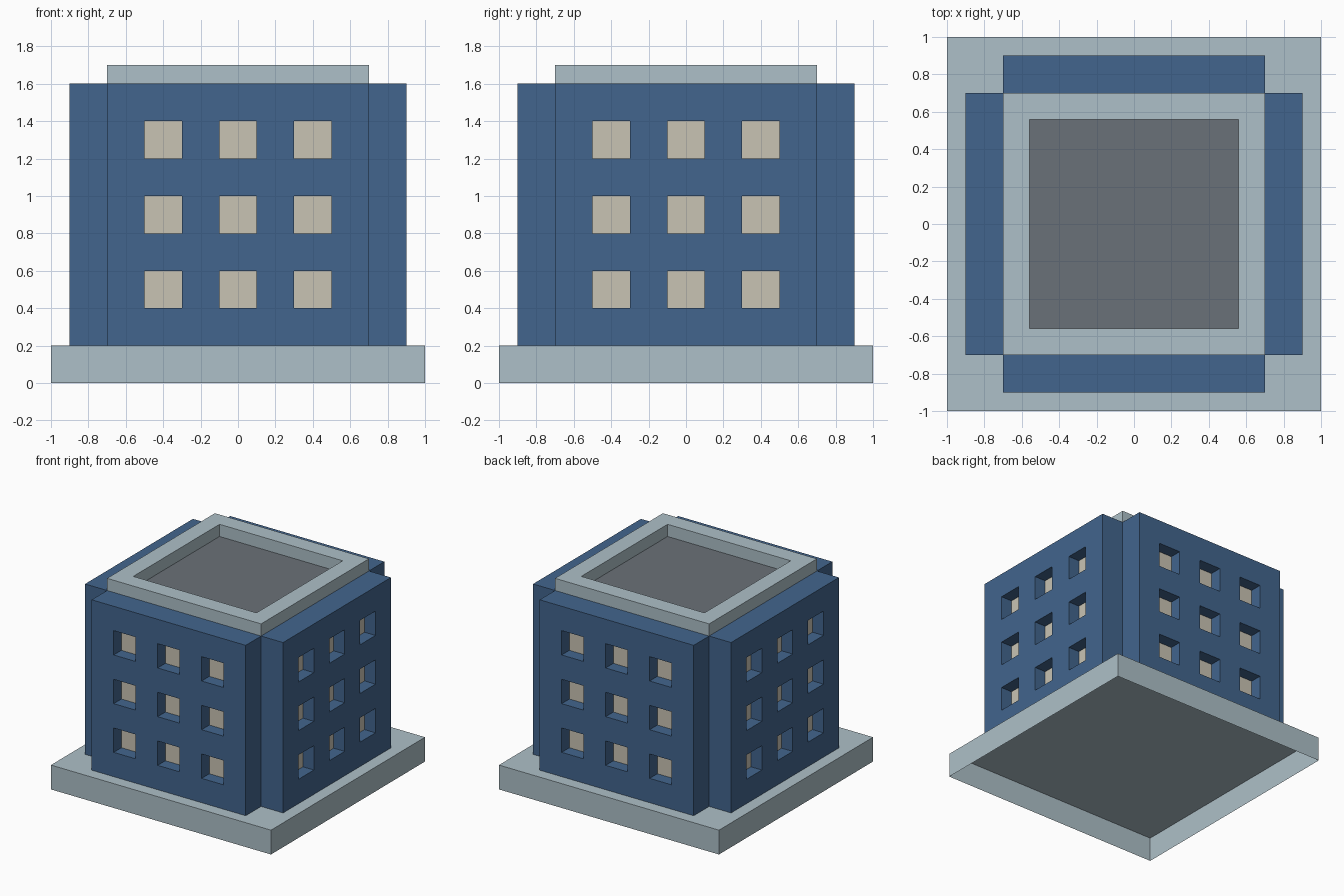
import bpy, bmesh, math
from mathutils import Matrix

if "Cube" in bpy.data.objects:
    bpy.data.objects.remove(bpy.data.objects["Cube"])


def material(name, rgb):
    m = bpy.data.materials.new(name)
    lin = [(c / 255 / 12.92) if c / 255 <= 0.04045 else ((c / 255 + 0.055) / 1.055) ** 2.4 for c in rgb]
    m.diffuse_color = (*lin, 1)
    m.use_nodes = True
    m.node_tree.nodes["Principled BSDF"].inputs["Base Color"].default_value = m.diffuse_color
    return m


BLUE = material("wall blue", (66, 101, 141))
PALE = material("pale stone", (174, 192, 200))
CREAM = material("window cream", (201, 196, 180))
GREY = material("roof grey", (106, 113, 120))


def finish(name, bm, mats):
    bmesh.ops.remove_doubles(bm, verts=bm.verts, dist=1e-5)
    me = bpy.data.meshes.new(name)
    bm.to_mesh(me)
    bm.free()
    for m in mats:
        me.materials.append(m)
    ob = bpy.data.objects.new(name, me)
    bpy.context.collection.objects.link(ob)
    return ob


def quad(bm, pts, mat=0):
    f = bm.faces.new([bm.verts.new(p) for p in pts])
    f.material_index = mat


def square(r, z):
    return [(-r, -r, z), (r, -r, z), (r, r, z), (-r, r, z)]


def band(bm, a, b):
    # joins two four-point loops with quads
    for i in range(4):
        j = (i + 1) % 4
        quad(bm, (a[i], a[j], b[j], b[i]))


# base plinth, open underneath
bm = bmesh.new()
band(bm, square(1, 0), square(1, 0.2))
quad(bm, square(1, 0.2))
finish("base_plinth", bm, [PALE])


# four wall wings with recessed windows
W, OUT, IN, Z0, Z1, DEPTH = 0.7, -0.9, -0.7, 0.2, 1.6, 0.1


def wing(name, turn):
    bm = bmesh.new()
    for i in range(7):
        for k in range(7):
            x0, z0 = -W + 0.2 * i, Z0 + 0.2 * k
            x1, z1 = x0 + 0.2, z0 + 0.2
            cell = [[(x, y, z) for x, z in ((x0, z0), (x1, z0), (x1, z1), (x0, z1))]
                    for y in (OUT, OUT + DEPTH)]
            if i % 2 and k % 2:
                band(bm, cell[0], cell[1])
                quad(bm, cell[1], 1)
            else:
                quad(bm, cell[0])
    # top and two ends
    quad(bm, [(-W, OUT, Z1), (W, OUT, Z1), (W, IN, Z1), (-W, IN, Z1)])
    end = [(OUT, Z0), (IN, Z0), (IN, Z1), (OUT, Z1)]
    quad(bm, [(W, y, z) for y, z in end])
    quad(bm, [(-W, y, z) for y, z in reversed(end)])
    bm.transform(Matrix.Rotation(turn, 4, 'Z'))
    finish(name, bm, [BLUE, CREAM])


for n, side in enumerate(("front", "right", "back", "left")):
    wing(side + "_wall", n * math.pi / 2)

# roof parapet ring
bm = bmesh.new()
band(bm, square(0.7, 1.6), square(0.7, 1.7))
band(bm, square(0.7, 1.7), square(0.56, 1.7))
band(bm, square(0.56, 1.7), square(0.56, 1.6))
finish("roof_parapet", bm, [PALE])

# sunken roof floor
bm = bmesh.new()
quad(bm, square(0.56, 1.6))
finish("roof_floor", bm, [GREY])
